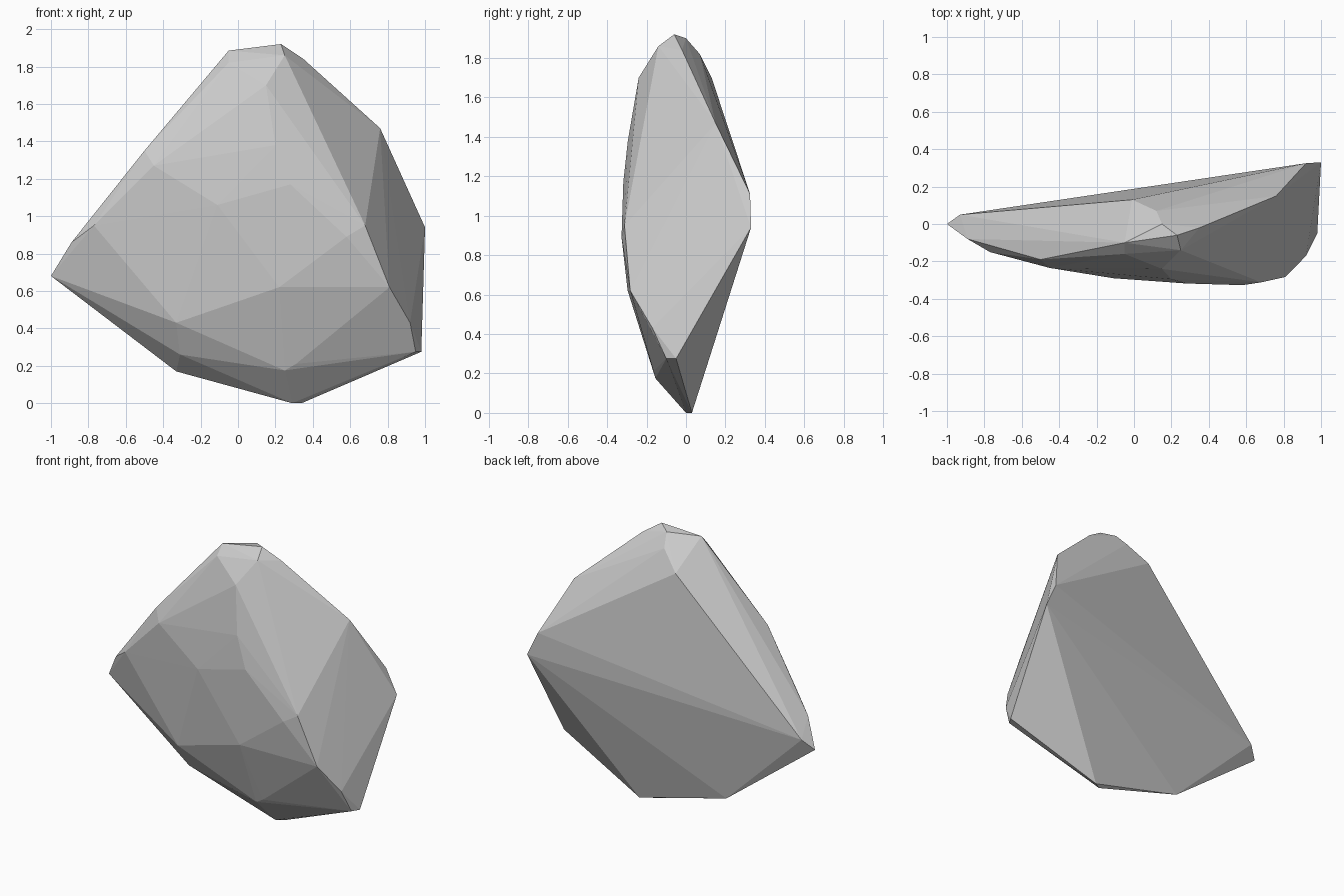
import bpy, bmesh

# Control points of the rock, grouped by region (x, y, z)
rim = [(-1, 0, .68), (-.33, .025, .17), (.29, 0, 0), (.34, .03, 0),
       (.98, -.05, .275), (1, .33, .94), (.92, .325, 1.11), (.76, .15, 1.47)]
crown = [(.35, -.02, 1.84), (.23, -.06, 1.92), (-.05, -.1, 1.885),
         (.25, -.14, 1.86), (-.05, -.16, 1.82), (.15, 0, 1.9), (.12, .07, 1.82)]
back = [(-.93, .05, .75), (-.01, .13, 1.7)]
left_edge = [(-.5, -.19, 1.35), (-.45, -.235, 1.27), (-.77, -.15, .95), (-.89, -.08, .86)]
front = [(.15, -.24, 1.7), (.2, -.295, 1.38), (.28, -.318, 1.17), (-.11, -.29, 1.06),
         (.58, -.327, .89), (.68, -.312, .95), (.22, -.296, .62), (.81, -.283, .62)]
lower_front = [(.31, -.165, .21), (.25, -.155, .175), (-.31, -.1, .26), (-.33, -.195, .43),
               (.92, -.17, .43), (.95, -.1, .275)]

# Faceted rock: convex shell around the control points
bm = bmesh.new()
for p in rim + crown + back + left_edge + front + lower_front:
    bm.verts.new(p)
bmesh.ops.convex_hull(bm, input=bm.verts[:])
bmesh.ops.delete(bm, geom=[v for v in bm.verts if not v.link_faces], context='VERTS')
bmesh.ops.recalc_face_normals(bm, faces=bm.faces[:])
mesh = bpy.data.meshes.new("rock")
bm.to_mesh(mesh)
bm.free()
rock = bpy.data.objects.new("rock", mesh)
bpy.context.collection.objects.link(rock)
